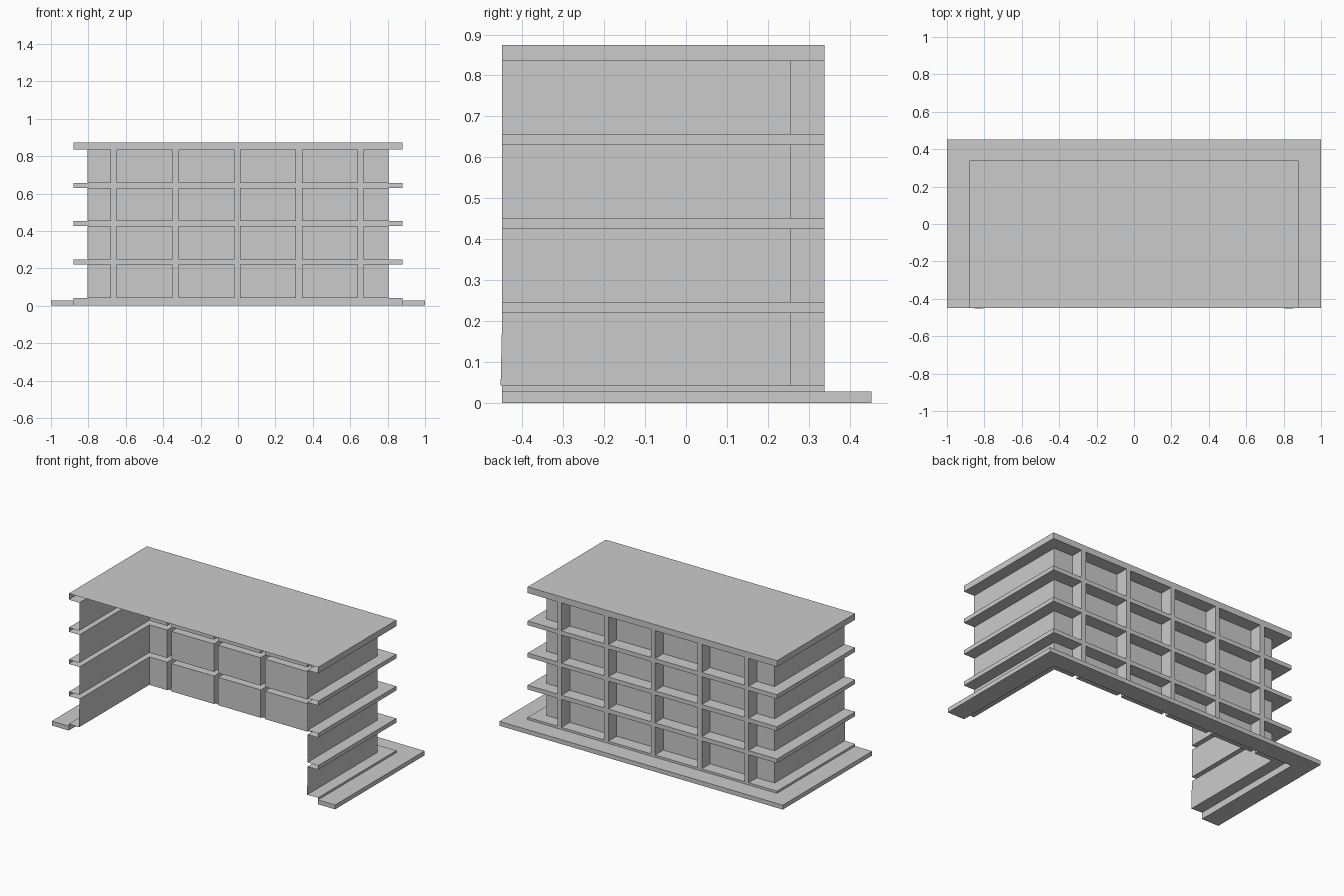
import bpy, bmesh
from mathutils import Vector

if "Cube" in bpy.data.objects:
    bpy.data.objects.remove(bpy.data.objects["Cube"])

FRONT, BACK, GLASS = -0.449, 0.339, 0.256      # y planes
EDGE, WALL = 0.88, 0.805                       # x of slab edge and side wall
STOREYS = [(0.042 + 0.205 * i, 0.220 + 0.205 * i) for i in range(4)]
TOP, BASE_Z = 0.874, 0.028
MULLIONS = [(-0.019 + 0.33 * i, 0.011 + 0.33 * i) for i in range(-2, 3)]


def rect(bm, axis, pos, a, b, sign):
    """Axis-aligned rectangle; a and b are ranges on the two other axes."""
    others = [i for i in range(3) if i != axis]
    verts = []
    for u, v in ((a[0], b[0]), (a[1], b[0]), (a[1], b[1]), (a[0], b[1])):
        co = Vector((0, 0, 0))
        co[axis], co[others[0]], co[others[1]] = pos, u, v
        verts.append(bm.verts.new(co))
    face = bm.faces.new(verts)
    face.normal_update()
    if face.normal[axis] * sign < 0:
        face.normal_flip()


def finish(bm, name):
    bmesh.ops.remove_doubles(bm, verts=bm.verts, dist=1e-5)
    mesh = bpy.data.meshes.new(name)
    bm.to_mesh(mesh)
    bm.free()
    obj = bpy.data.objects.new(name, mesh)
    bpy.context.collection.objects.link(obj)
    return obj


def box(name, x, y, z):
    bm = bmesh.new()
    for axis, r, a, b in ((0, x, y, z), (1, y, x, z), (2, z, x, y)):
        rect(bm, axis, r[0], a, b, -1)
        rect(bm, axis, r[1], a, b, 1)
    return finish(bm, name)


# U-shaped ground plinth
box("plinth_back", (-1, 1), (BACK, 0.453), (0, BASE_Z))
box("plinth_left", (-1, -EDGE), (FRONT, BACK), (0, BASE_Z))
box("plinth_right", (EDGE, 1), (FRONT, BACK), (0, BASE_Z))

# Roof sheet
bm = bmesh.new()
rect(bm, 2, TOP, (-EDGE, EDGE), (FRONT, BACK), 1)
finish(bm, "roof")

# Outer edges of the hollow floor slabs, on three sides
bm = bmesh.new()
slabs = [(BASE_Z, STOREYS[0][0])]
slabs += [(STOREYS[i][1], STOREYS[i + 1][0]) for i in range(3)]
slabs += [(STOREYS[3][1], TOP)]
for z in slabs:
    rect(bm, 1, BACK, (-EDGE, EDGE), z, 1)
    for s in (-1, 1):
        rect(bm, 0, s * EDGE, (FRONT, BACK), z, s)
finish(bm, "slab_edges")

# Side walls with their upper and lower ledges
for s, side in ((-1, "left"), (1, "right")):
    bm = bmesh.new()
    for z in STOREYS:
        rect(bm, 0, s * WALL, (FRONT, GLASS), z, s)
        for zz, n in zip(z, (1, -1)):
            rect(bm, 2, zz, sorted((s * WALL, s * EDGE)), (FRONT, BACK), n)
    # slightly flared foot at the open front
    for v in bm.verts:
        if abs(v.co.x - s * WALL) < 1e-4 and v.co.z < 0.05 and v.co.y < -0.4:
            v.co.y = -0.453
    finish(bm, side + "_wall")

# Hollow mullions, open towards the interior
bm = bmesh.new()
for z in STOREYS:
    for x in MULLIONS:
        rect(bm, 1, BACK, x, z, 1)
        for xx, n in zip(x, (-1, 1)):
            rect(bm, 0, xx, (GLASS, BACK), z, n)
finish(bm, "mullions")

# Recessed window bays with sill and head
bm = bmesh.new()
stops = [-WALL] + [x for m in MULLIONS for x in m] + [WALL]
for z in STOREYS:
    for x in zip(stops[::2], stops[1::2]):
        rect(bm, 1, GLASS, x, z, 1)
        for zz, n in zip(z, (1, -1)):
            rect(bm, 2, zz, x, (GLASS, BACK), n)
finish(bm, "window_bays")
